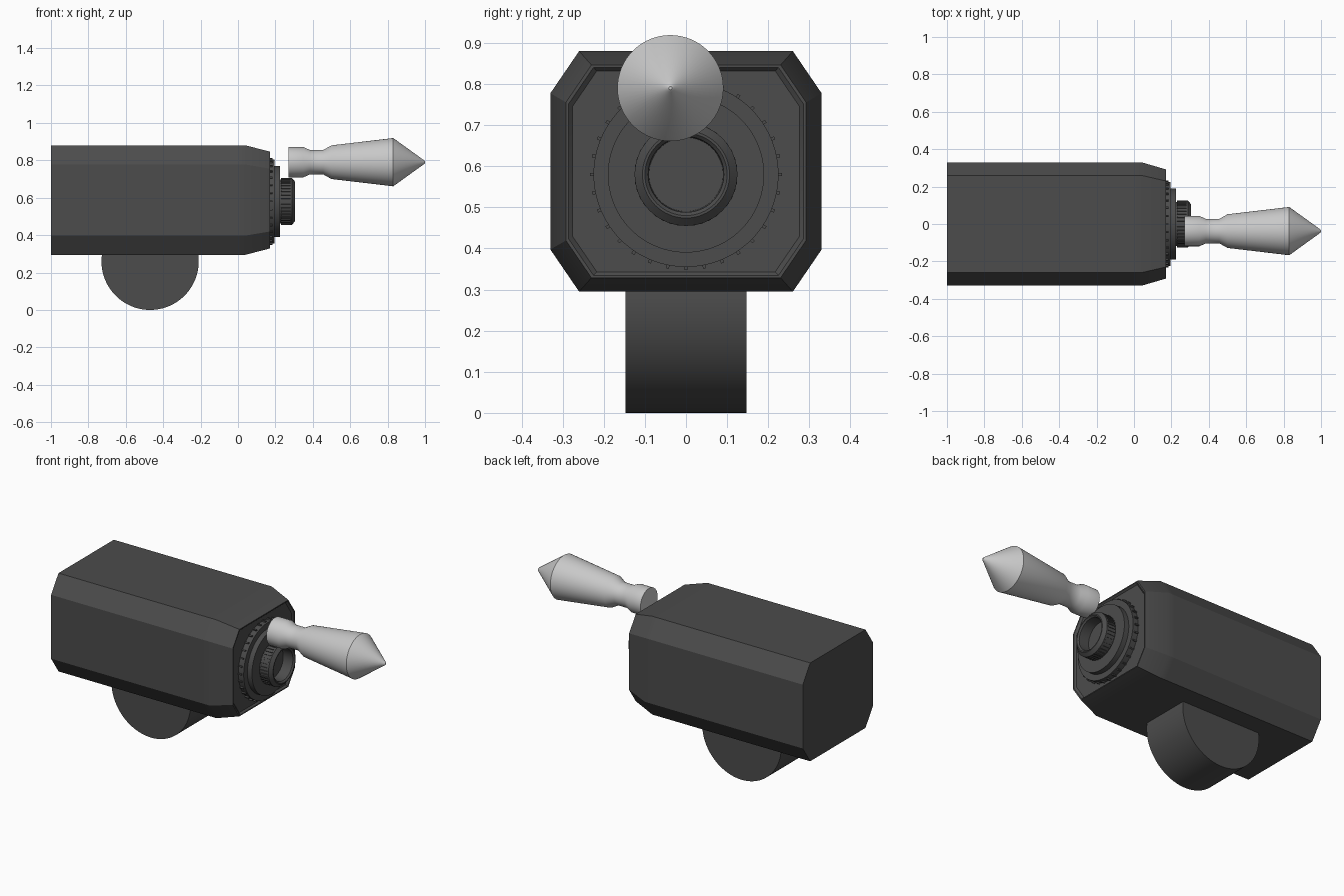
import bpy, bmesh, math
from mathutils import Matrix, Vector

if "Cube" in bpy.data.objects:
    bpy.data.objects.remove(bpy.data.objects["Cube"])


def material(name, v):
    m = bpy.data.materials.new(name)
    m.diffuse_color = (v, v, v, 1)
    m.use_nodes = True
    m.node_tree.nodes["Principled BSDF"].inputs["Base Color"].default_value = m.diffuse_color
    return m


DARK = material("charcoal grey", 0.072)
LIGHT = material("light grey", 0.58)


def finish(name, bm, mat, angle=30):
    bmesh.ops.recalc_face_normals(bm, faces=bm.faces)
    me = bpy.data.meshes.new(name)
    bm.to_mesh(me)
    bm.free()
    me.materials.append(mat)
    for p in me.polygons:
        p.use_smooth = True
    me.set_sharp_from_angle(angle=math.radians(angle))
    ob = bpy.data.objects.new(name, me)
    bpy.context.collection.objects.link(ob)
    return ob


def skin(bm, rings):
    """Join equal-sized point rings into a capped solid."""
    vs = [[bm.verts.new(p) for p in r] for r in rings]
    n = len(vs[0])
    for a, b in zip(vs, vs[1:]):
        for i in range(n):
            j = (i + 1) % n
            bm.faces.new((a[i], a[j], b[j], b[i]))
    bm.faces.new(vs[0])
    bm.faces.new(vs[-1])


def lathe(name, profile, cy, cz, mat, segs=64):
    """Solid of revolution about an x-parallel axis; profile is (x, radius)."""
    bm = bmesh.new()
    skin(bm, [[(x, cy + r * math.cos(math.tau * i / segs),
                cz + r * math.sin(math.tau * i / segs)) for i in range(segs)]
              for x, r in profile])
    return finish(name, bm, mat)


def teeth(name, count, x0, x1, radius, width, depth, cy, cz, mat):
    """Ring of small blocks around an x-parallel axis."""
    bm = bmesh.new()
    for i in range(count):
        m = (Matrix.Translation((0, cy, cz))
             @ Matrix.Rotation(math.tau * i / count, 4, 'X')
             @ Matrix.Translation(((x0 + x1) / 2, 0, radius))
             @ Matrix.Diagonal((x1 - x0, width, depth, 1)))
        bmesh.ops.create_cube(bm, size=1, matrix=m)
    return finish(name, bm, mat)


# Eight-sided housing with tapered nose and recessed front panel
ZC = 0.5875
octagon = [(0.33, 0.19), (0.26, 0.2925), (-0.26, 0.2925), (-0.33, 0.19),
           (-0.33, -0.19), (-0.26, -0.2925), (0.26, -0.2925), (0.33, -0.19)]
bm = bmesh.new()
skin(bm, [[(x, y * s, ZC + z * s) for y, z in octagon]
          for x, s in [(-1, 1), (0.0, 1), (0.04, 1), (0.17, 0.885),
                       (0.17, 0.865), (0.16, 0.835)]])
finish("housing", bm, DARK)

# Round foot lying across the underside
bm = bmesh.new()
bmesh.ops.create_cone(bm, cap_ends=True, segments=96, radius1=0.26, radius2=0.26,
                      depth=0.295,
                      matrix=Matrix.Translation((-0.47, 0, 0.26))
                      @ Matrix.Rotation(math.pi / 2, 4, 'X'))
finish("foot", bm, DARK)

# Stepped dial on the nose
DZ = 0.58
lathe("dial_base", [(0.15, 0.225), (0.195, 0.225)], 0, DZ, DARK, 96)
lathe("dial_step", [(0.19, 0.19), (0.225, 0.19)], 0, DZ, DARK, 96)
teeth("dial_teeth", 32, 0.162, 0.185, 0.226, 0.008, 0.014, 0, DZ, DARK)

# Hollow knurled knob
lathe("knob", [(0.22, 0.118), (0.232, 0.118), (0.232, 0.121), (0.28, 0.121),
               (0.28, 0.125), (0.288, 0.125), (0.305, 0.106), (0.305, 0.100),
               (0.297, 0.092), (0.235, 0.090)], 0, DZ, DARK)
teeth("knob_ridges", 40, 0.23, 0.281, 0.121, 0.009, 0.009, 0, DZ, DARK)

# Turned handle
lathe("handle", [(0.27, 0.081), (0.35, 0.081), (0.385, 0.065), (0.455, 0.065),
                 (0.50, 0.09), (0.83, 0.129), (0.995, 0.010), (1.0, 0.004)],
      -0.038, 0.79, LIGHT)
